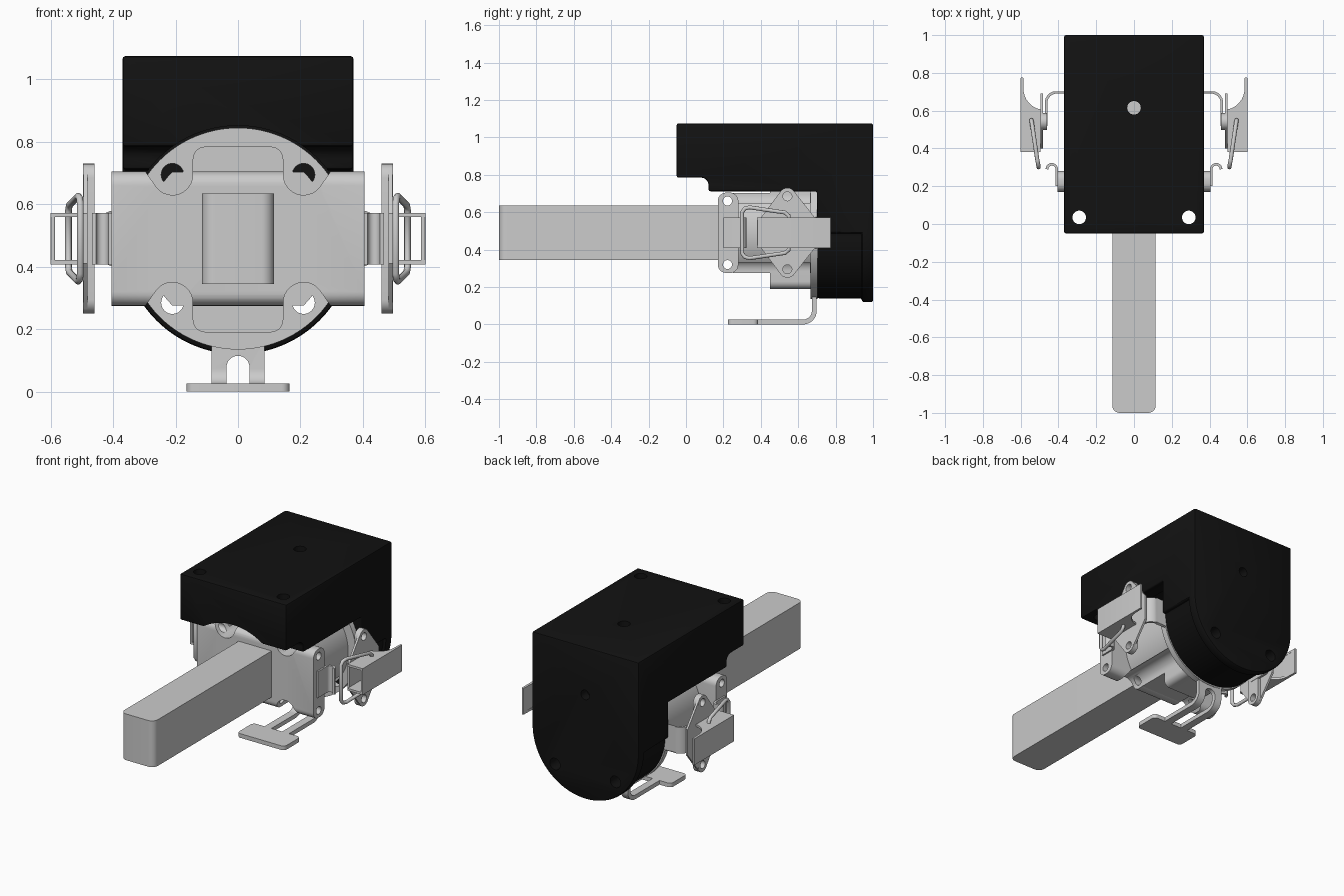
import bpy, bmesh
from math import sin, cos, radians

default = bpy.data.objects.get("Cube")
if default:
    bpy.data.objects.remove(default, do_unlink=True)

CZ = 0.49  # height of the main axis
BOLTS = [(sx * 0.21, z) for sx in (-1, 1) for z in (0.285, 0.695)]

black = bpy.data.materials.new("black_plastic")
black.use_nodes = True
black.diffuse_color = (0.006, 0.006, 0.006, 1)
black.node_tree.nodes["Principled BSDF"].inputs["Base Color"].default_value = (0.006, 0.006, 0.006, 1)


def arc(cx, cy, r, a0, a1, n=12):
    """Points along an arc, angles in degrees."""
    angles = [radians(a0 + (a1 - a0) * i / n) for i in range(n + 1)]
    return [(cx + r * cos(a), cy + r * sin(a)) for a in angles]


def circle(cx, cy, r, n=32):
    return arc(cx, cy, r, 0, 360, n)[:-1]


def round_rect(x0, y0, x1, y1, r):
    return (arc(x1 - r, y1 - r, r, 0, 90, 6) + arc(x0 + r, y1 - r, r, 90, 180, 6)
            + arc(x0 + r, y0 + r, r, 180, 270, 6) + arc(x1 - r, y0 + r, r, 270, 360, 6))


def place(p, axis, t):
    u, v = p
    return {"x": (t, u, v), "y": (u, t, v), "z": (u, v, t)}[axis]


def make(name, bm):
    mesh = bpy.data.meshes.new(name)
    bmesh.ops.recalc_face_normals(bm, faces=bm.faces)
    bm.to_mesh(mesh)
    bm.free()
    ob = bpy.data.objects.new(name, mesh)
    bpy.context.collection.objects.link(ob)
    return ob


def prism(name, pts, axis, lo, hi):
    """Closed outline extruded along an axis."""
    bm = bmesh.new()
    a = [bm.verts.new(place(p, axis, lo)) for p in pts]
    b = [bm.verts.new(place(p, axis, hi)) for p in pts]
    bm.faces.new(a)
    bm.faces.new(b)
    for i in range(len(pts)):
        j = (i + 1) % len(pts)
        bm.faces.new((a[i], a[j], b[j], b[i]))
    return make(name, bm)


def activate(ob):
    bpy.ops.object.select_all(action="DESELECT")
    bpy.context.view_layer.objects.active = ob
    ob.select_set(True)


def modify(ob, kind, **settings):
    mod = ob.modifiers.new(kind.title(), kind)
    for key, value in settings.items():
        setattr(mod, key, value)
    activate(ob)
    bpy.ops.object.modifier_apply(modifier=mod.name)


def carve(ob, *cutters, operation="DIFFERENCE"):
    for cutter in cutters:
        cutter.hide_render = True
        modify(ob, "BOOLEAN", operation=operation, solver="EXACT", object=cutter)
        bpy.data.objects.remove(cutter, do_unlink=True)


def drill(ob, axis, centres, r, lo, hi):
    carve(ob, *[prism("cutter", circle(u, v, r), axis, lo, hi) for u, v in centres])


def ribbon(name, path, axis, lo, hi, thickness):
    """Bent sheet strip following a path."""
    bm = bmesh.new()
    rows = [[bm.verts.new(place(p, axis, t)) for t in (lo, hi)] for p in path]
    for (a, b), (c, d) in zip(rows, rows[1:]):
        bm.faces.new((a, b, d, c))
    ob = make(name, bm)
    modify(ob, "SOLIDIFY", thickness=thickness, offset=0)
    return ob


def finish(ob, mirror=False):
    if mirror:
        modify(ob, "MIRROR")
    activate(ob)
    bpy.ops.object.shade_smooth_by_angle(angle=radians(35))


# Black cover: side profile trimmed to a round-bottomed back outline
side = [(-0.05, 1.075), (1, 1.075), (1, 0.1), (0.7, 0.1), (0.7, 0.712)]
side += [(0.12, 0.712)] + arc(0.08, 0.745, 0.04, 0, 90, 6) + [(-0.05, 0.785)]
cover = prism("cover", side, "x", -0.5, 0.5)
outline = [(0.37, 1.2), (-0.37, 1.2)] + arc(0, CZ, 0.37, 180, 360, 48)
carve(cover, prism("cutter", outline, "y", -0.5, 1.5), operation="INTERSECT")
rim = arc(0, CZ, 0.35, 180, 360, 48) + arc(0, CZ, 0.5, 360, 180, 48)
carve(cover, prism("cutter", rim, "y", 0.5, 0.94))
modify(cover, "BEVEL", width=0.01, segments=2, limit_method="ANGLE", angle_limit=radians(40))
carve(cover, prism("cutter", circle(0, CZ, 0.362, 96), "y", -0.3, 0.7))
drill(cover, "z", [(-0.29, 0.035), (0.29, 0.035), (0, 0.615)], 0.036, 0.6, 1.3)
drill(cover, "y", BOLTS[::2], 0.036, 0.5, 1.2)
drill(cover, "y", BOLTS[1::2], 0.036, 0.6, 0.9)
drill(cover, "y", [(0, 0.775)], 0.03, 0.94, 1.2)
cover.data.materials.clear()
cover.data.materials.append(black)
finish(cover)

# Round mounting flange with bolt holes
flange = prism("flange", circle(0, CZ, 0.355, 96), "y", 0.665, 0.702)
drill(flange, "y", BOLTS, 0.036, 0.5, 0.9)
finish(flange)

# Raised block on the flange
finish(prism("flange_block", round_rect(-0.145, 0.19, 0.145, 0.785, 0.04), "y", 0.45, 0.68))


def notches():
    """Teardrop bolt clearances."""
    for x, z in BOLTS:
        sx, sz = (1 if x > 0 else -1), (1 if z > CZ else -1)
        pts = arc(0, 0, 0.065, 180, 320) + [(0.115, 0.05), (0.115, 0.12), (-0.065, 0.12)]
        yield prism("cutter", [(x + sx * u, z + sz * v) for u, v in pts], "y", 0.1, 0.664)


# Body: cylinder with flat top and bottom
body = prism("body", arc(0, CZ, 0.3, -45.5, 45.5, 20) + arc(0, CZ, 0.3, 134.5, 225.5, 20),
             "y", 0.25, 0.67)
carve(body, *notches())
finish(body)

# Wide clamp plate
clamp = prism("clamp_plate", round_rect(0.17, 0.275, 0.28, 0.705, 0.045), "x", -0.405, 0.405)
carve(clamp, *notches())
drill(clamp, "x", [(0.222, 0.66), (0.222, 0.32)], 0.024, -0.6, 0.6)
finish(clamp)

# Long square bar
bar = arc(0.075, -0.96, 0.04, 270, 360, 8) + [(0.115, 0.27), (-0.115, 0.27)]
bar += arc(-0.075, -0.96, 0.04, 180, 270, 8)
finish(prism("bar", bar, "z", 0.345, 0.635))

# Bent hook bracket with a slot, ending in a foot tab
path = [(0.686, 0.17)] + arc(0.626, 0.073, 0.06, 0, -90, 8) + [(0.36, 0.013)]
hook = ribbon("hook_bracket", path, "x", -0.085, 0.085, 0.026)
slot = [(-0.037, -0.1), (0.037, -0.1)] + arc(0, 0.078, 0.037, 0, 180)
carve(hook, prism("cutter", slot, "y", 0.385, 0.9))
finish(hook)
finish(prism("foot_tab", round_rect(-0.165, 0.225, 0.165, 0.385, 0.025), "z", 0, 0.026))

# Latch base plates with pivot ears, both sides
Y, TOP, LOW = 0.542, 0.685, 0.295
capsule = arc(Y, TOP, 0.045, 0, 180) + arc(Y, LOW, 0.045, 180, 360)
ears = prism("latch_ears", capsule, "x", 0.46, 0.496)
drill(ears, "x", [(Y, TOP), (Y, LOW)], 0.024, 0.4, 0.6)
finish(ears, True)
diamond = arc(Y, TOP, 0.045, 40, 140) + [(0.4, 0.57), (0.4, 0.41)]
diamond += arc(Y, LOW, 0.045, 220, 320) + [(0.69, 0.41), (0.69, 0.57)]
plate = prism("latch_plate", diamond, "x", 0.482, 0.495)
drill(plate, "x", [(Y, TOP), (Y, LOW)], 0.024, 0.4, 0.6)
finish(plate, True)

# Curved strips joining the flange to the latches
path = [(0.3, 0.697), (0.41, 0.697)] + arc(0.41, 0.642, 0.055, 90, 0, 8) + [(0.465, 0.52)]
finish(ribbon("latch_strip", path, "z", 0.408, 0.573, 0.014), True)

# Channel-shaped latch levers
finish(prism("lever_face", round_rect(0.586, 0.38, 0.6, 0.775, 0.004), "z", 0.408, 0.573), True)
wall = [(0.495, 0.38), (0.6, 0.38), (0.6, 0.745), (0.585, 0.745)]
wall += arc(0.475, 0.715, 0.11, 0, -80, 8)
for name, z in (("lever_lower_wall", 0.408), ("lever_upper_wall", 0.559)):
    finish(prism(name, wall, "z", z, z + 0.014), True)

# Curled catches on the clamp ends
path = [(0.408, 0.2), (0.408, 0.285)] + arc(0.435, 0.29, 0.026, 180, 0, 10)
finish(ribbon("catch", path, "z", 0.408, 0.573, 0.014), True)

# Wire bails
for side_name, s in (("left", 1), ("right", -1)):
    curve = bpy.data.curves.new(side_name + "_wire_bail", "CURVE")
    curve.dimensions = "3D"
    curve.bevel_depth = 0.011
    curve.bevel_resolution = 3
    spline = curve.splines.new("POLY")
    half = [(0.505, 0.3, 0.11), (0.507, 0.315, 0.13), (0.512, 0.34, 0.136),
            (0.54, 0.53, 0.108), (0.543, 0.55, 0.09)]
    loop = half + [(x, y, -z) for x, y, z in reversed(half)]
    spline.points.add(len(loop) - 1)
    for point, (x, y, z) in zip(spline.points, loop):
        point.co = (s * x, y, CZ + z, 1)
    spline.use_cyclic_u = True
    wire = bpy.data.objects.new(side_name + "_wire_bail", curve)
    bpy.context.collection.objects.link(wire)
